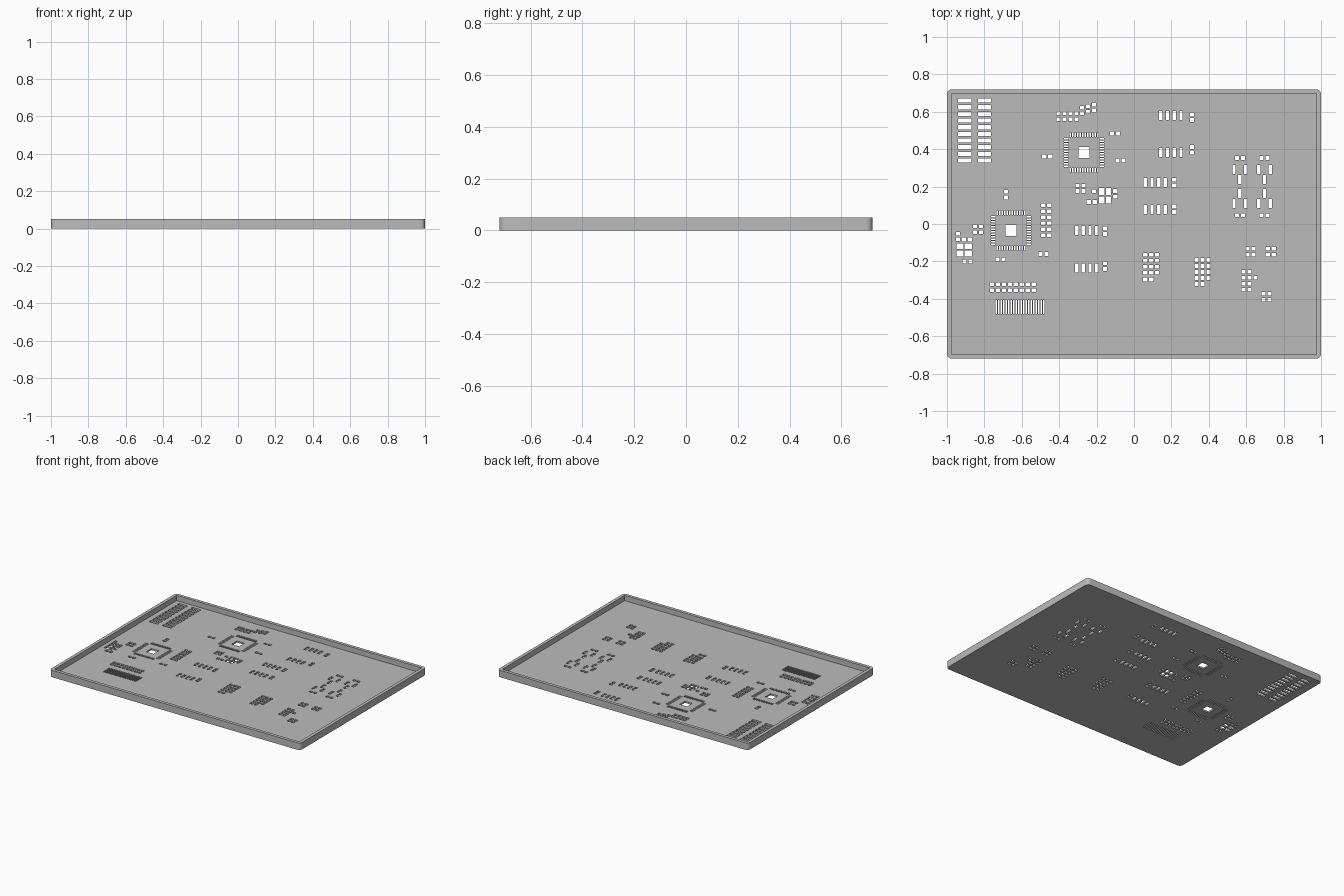
import bpy
import bmesh
from mathutils import Matrix, Vector

HEIGHT = 0.05
FLOOR = 0.012
PITCH = 0.032
FINE = 0.0134
SMALL = (0.022, 0.02)
TALL = (0.018, 0.048)

default_cube = bpy.data.objects.get("Cube")
if default_cube:
    bpy.data.objects.remove(default_cube, do_unlink=True)

grey = bpy.data.materials.new("plain grey")
grey.use_nodes = True
colour = (0.5, 0.5, 0.5, 1)
grey.diffuse_color = colour
grey.node_tree.nodes["Principled BSDF"].inputs["Base Color"].default_value = colour


def add_box(bm, centre, size):
    matrix = Matrix.Translation(Vector(centre)) @ Matrix.Diagonal((*size, 1))
    return bmesh.ops.create_cube(bm, size=1, matrix=matrix)["verts"]


def make_object(name, bm):
    mesh = bpy.data.meshes.new(name)
    bm.to_mesh(mesh)
    bm.free()
    mesh.materials.append(grey)
    obj = bpy.data.objects.new(name, mesh)
    bpy.context.collection.objects.link(obj)
    return obj


def cut(target, cutter):
    cutter.hide_render = True
    modifier = target.modifiers.new("cut", "BOOLEAN")
    modifier.operation = "DIFFERENCE"
    modifier.solver = "EXACT"
    modifier.object = cutter
    bpy.context.view_layer.objects.active = target
    bpy.ops.object.modifier_apply(modifier=modifier.name)
    bpy.data.objects.remove(cutter, do_unlink=True)


# Tray block with rounded upright corners
bm = bmesh.new()
add_box(bm, (0, 0, HEIGHT / 2), (2, 1.44, HEIGHT))
upright = [e for e in bm.edges if abs(e.verts[0].co.z - e.verts[1].co.z) > HEIGHT / 2]
bmesh.ops.bevel(bm, geom=upright, offset=0.025, segments=6, profile=0.5, affect="EDGES")
tray = make_object("stencil_tray", bm)

# Recess inside the rim
bm = bmesh.new()
add_box(bm, (0, 0, FLOOR + HEIGHT / 2), (1.954, 1.394, HEIGHT))
cut(tray, make_object("recess_cutter", bm))

# Openings through the floor, collected in one cutter
holes = bmesh.new()


def opening(x, y, size):
    add_box(holes, (x, y, FLOOR / 2), (*size, FLOOR * 1.8))


def block(left, top, columns=1, rows=1, size=SMALL, dx=PITCH, dy=PITCH):
    for column in range(columns):
        for row in range(rows):
            opening(left + column * dx, top - row * dy, size)


def pair_across(left, y):
    block(left, y, columns=2)


def pair_upright(x, top):
    block(x, top, rows=2, dy=0.03)


def square_chip(x, y):
    opening(x, y, (0.06, 0.06))
    for side in (-1, 1):
        for lead in range(12):
            along = (lead - 5.5) * FINE
            opening(x + side * 0.095, y + along, (0.025, FINE * 0.55))
            opening(x + along, y + side * 0.095, (FINE * 0.55, 0.025))


def eight_lead_chip(left, top, spacing):
    block(left, top, columns=4, rows=2, size=TALL, dx=0.036, dy=spacing)


def mirrored_cluster(x, y):
    # Two mirrored halves of a transistor stage
    for side in (-1, 1):
        opening(x, y + side * 0.038, TALL)
        for across in (-1, 1):
            opening(x + across * 0.031, y + side * 0.091, TALL)
            opening(x + across * 0.016, y + side * 0.153, SMALL)


# Header rows and ribbon connector
block(-0.905, 0.66, columns=2, rows=10, size=(0.07, 0.022), dx=0.106, dy=0.0357)
block(-0.737, -0.443, columns=20, size=(FINE * 0.6, 0.075), dx=FINE)
block(-0.76, -0.322, columns=8, rows=2)

# Square chips
square_chip(-0.267, 0.382)
square_chip(-0.658, -0.035)

# Eight-lead chips with their upright pairs
eight_lead_chip(0.143, 0.58, spacing=0.198)
eight_lead_chip(0.06, 0.222, spacing=0.144)
eight_lead_chip(-0.307, -0.035, spacing=0.2)
for x, top in ((0.31, 0.586), (0.31, 0.412), (0.215, 0.236), (0.215, 0.094),
               (-0.155, -0.024), (-0.155, -0.21), (-0.685, 0.172),
               (-0.1, 0.176), (-0.94, -0.052)):
    pair_upright(x, top)

# Transistor stages
for x in (0.566, 0.698):
    mirrored_cluster(x, 0.2)

# Four-pad crystals
block(-0.172, 0.173, columns=2, rows=2, size=(0.028, 0.038), dx=0.035, dy=0.044)
block(-0.93, -0.12, columns=2, rows=2, size=(0.038, 0.03), dx=0.044, dy=0.038)

# Loose pairs
for left, y in ((-0.118, 0.484), (-0.088, 0.339), (-0.48, 0.361), (-0.242, 0.118),
                (-0.5, -0.16), (-0.73, -0.19), (-0.91, -0.083), (-0.907, -0.2)):
    pair_across(left, y)

# Stepped row above the upper chip
block(-0.404, 0.592, columns=4, rows=2)
for step, top in enumerate((0.622, 0.63, 0.637)):
    pair_upright(-0.277 + step * PITCH, top)

# Small blocks of component pads
block(-0.302, 0.205, columns=2, rows=2, dy=0.028)
opening(-0.213, 0.175, SMALL)
block(-0.485, 0.1, columns=2, rows=6)
block(-0.85, -0.012, columns=2, rows=2)
block(0.06, -0.165, columns=3, rows=4)
pair_across(0.06, -0.297)
block(0.335, -0.193, columns=3, rows=4)
pair_across(0.335, -0.321)
block(0.585, -0.255, columns=2, rows=4)
block(0.649, -0.287)
block(0.692, -0.373, columns=2, rows=2)
block(0.607, -0.132, columns=2, rows=2)
block(0.715, -0.132, columns=2, rows=2)

cut(tray, make_object("opening_cutter", holes))

# Smooth corners, sharp rims
tray.select_set(True)
bpy.context.view_layer.objects.active = tray
bpy.ops.object.shade_smooth_by_angle(angle=0.6)
